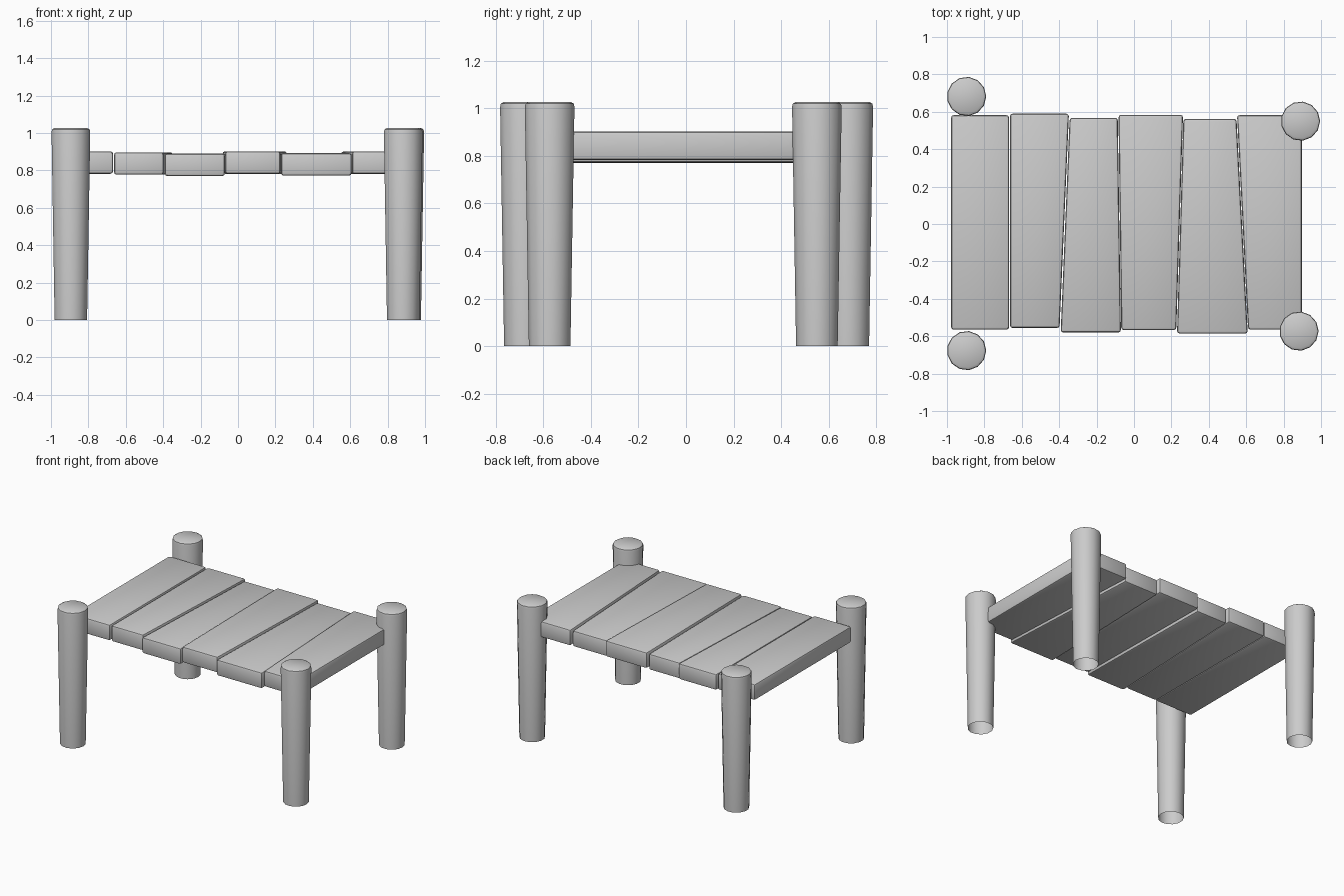
import bpy, bmesh, math

if "Cube" in bpy.data.objects:
    bpy.data.objects.remove(bpy.data.objects["Cube"])


def add_object(name, bm, smooth_angle):
    bmesh.ops.recalc_face_normals(bm, faces=bm.faces[:])
    mesh = bpy.data.meshes.new(name)
    bm.to_mesh(mesh)
    bm.free()
    ob = bpy.data.objects.new(name, mesh)
    bpy.context.collection.objects.link(ob)
    bpy.ops.object.select_all(action='DESELECT')
    ob.select_set(True)
    bpy.context.view_layer.objects.active = ob
    bpy.ops.object.shade_smooth_by_angle(angle=math.radians(smooth_angle))
    return ob


def post(name, x, y, sides=13):
    # Tapered log: open underneath, rounded rim at the top
    profile = [(0.088, 0.0), (0.105, 1.005), (0.102, 1.019), (0.089, 1.027)]
    bm = bmesh.new()
    rings = [[bm.verts.new((x + r * math.cos(2 * math.pi * i / sides),
                            y + r * math.sin(2 * math.pi * i / sides), z))
              for i in range(sides)] for r, z in profile]
    for low, high in zip(rings, rings[1:]):
        for i in range(sides):
            j = (i + 1) % sides
            bm.faces.new((low[i], low[j], high[j], high[i]))
    bm.faces.new(rings[-1])
    add_object(name, bm, 40)


def plank(name, front, back, z, height=0.12):
    # front / back: (left x, right x, y) of each plank end
    corners = [(front[0], front[2]), (front[1], front[2]),
               (back[1], back[2]), (back[0], back[2])]
    bm = bmesh.new()
    base = bm.faces.new([bm.verts.new((x, y, z)) for x, y in corners])
    top = bmesh.ops.extrude_face_region(bm, geom=[base], use_keep_orig=True)
    bmesh.ops.translate(bm, vec=(0, 0, height),
                        verts=[v for v in top['geom'] if isinstance(v, bmesh.types.BMVert)])
    bmesh.ops.recalc_face_normals(bm, faces=bm.faces[:])
    bmesh.ops.bevel(bm, geom=bm.edges[:], offset=0.014, segments=2,
                    profile=0.5, affect='EDGES')
    add_object(name, bm, 40)


# Four corner posts
for name, x, y in [("back_left_post", -0.895, 0.682),
                   ("front_left_post", -0.895, -0.677),
                   ("back_right_post", 0.89, 0.55),
                   ("front_right_post", 0.882, -0.573)]:
    post(name, x, y)

# Six uneven deck planks
planks = [((-0.978, -0.668, -0.565), (-0.978, -0.668, 0.582), 0.782),
          ((-0.663, -0.398, -0.556), (-0.663, -0.348, 0.59), 0.777),
          ((-0.392, -0.070, -0.580), (-0.344, -0.087, 0.568), 0.77),
          ((-0.068, 0.226, -0.567), (-0.083, 0.262, 0.584), 0.782),
          ((0.230, 0.608, -0.586), (0.264, 0.548, 0.562), 0.772),
          ((0.610, 0.897, -0.565), (0.551, 0.897, 0.582), 0.782)]
for n, (front, back, z) in enumerate(planks, 1):
    plank(f"deck_plank_{n}", front, back, z)
